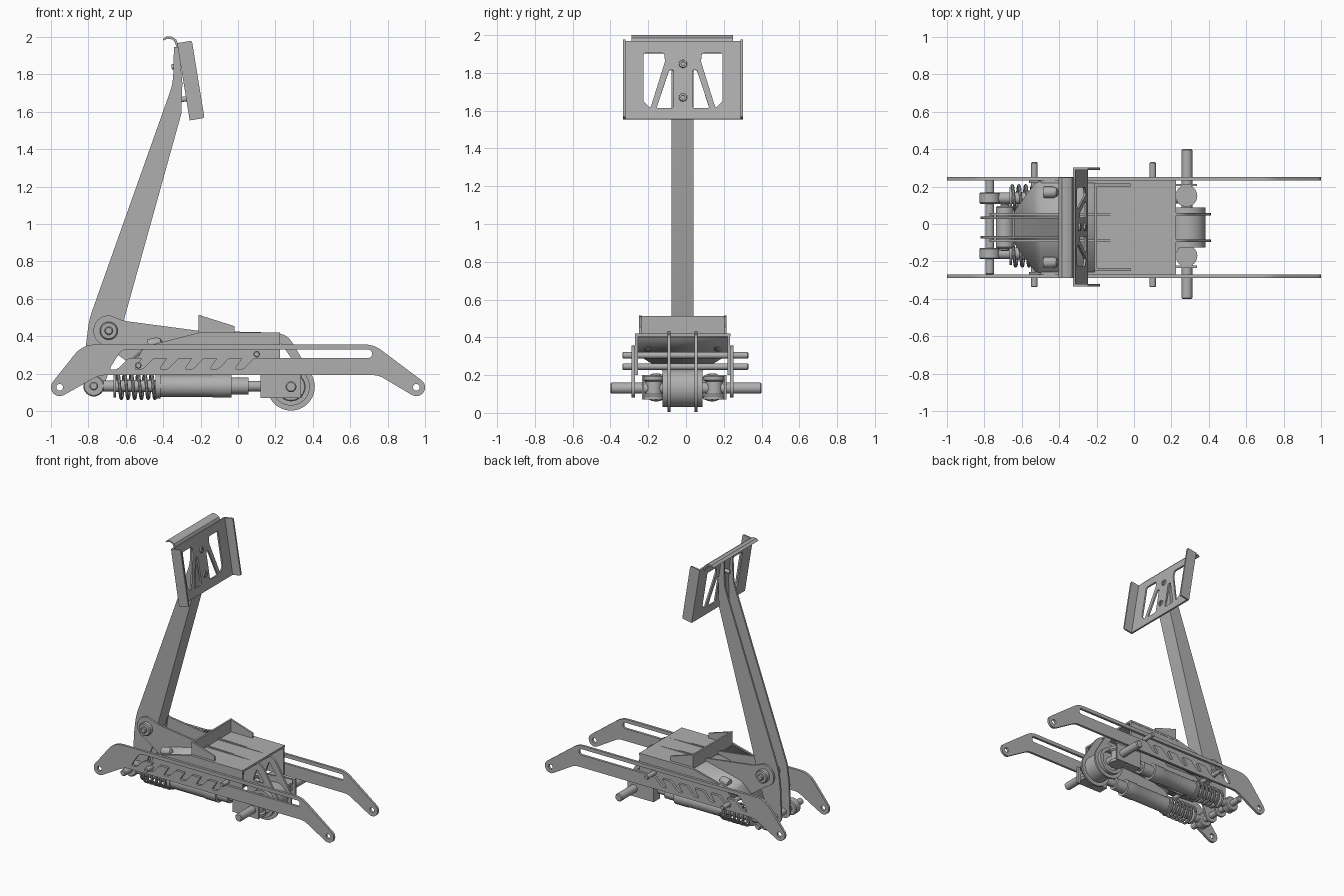
import bpy, bmesh, math
from mathutils import Vector, Matrix

if "Cube" in bpy.data.objects:
    bpy.data.objects.remove(bpy.data.objects["Cube"])

MAT = bpy.data.materials.new("steel_grey")
MAT.diffuse_color = (0.43, 0.43, 0.43, 1)
MAT.use_nodes = True
MAT.node_tree.nodes["Principled BSDF"].inputs["Base Color"].default_value = MAT.diffuse_color
CY = -0.018                      # the mechanism is centred slightly off y = 0


def finish(name, bm):
    bmesh.ops.remove_doubles(bm, verts=bm.verts, dist=1e-5)
    bmesh.ops.recalc_face_normals(bm, faces=bm.faces)
    me = bpy.data.meshes.new(name)
    bm.to_mesh(me)
    bm.free()
    me.materials.append(MAT)
    ob = bpy.data.objects.new(name, me)
    bpy.context.collection.objects.link(ob)
    return ob


def soften(pts, n=5):
    """Points are (x, z) or (x, z, setback); a setback rounds the corner."""
    out = []
    for i, p in enumerate(pts):
        c = Vector(p[:2])
        if len(p) < 3:
            out.append(c)
            continue
        a = Vector(pts[i - 1][:2]) - c
        b = Vector(pts[(i + 1) % len(pts)][:2]) - c
        a = c + a.normalized() * min(p[2], a.length / 2)
        b = c + b.normalized() * min(p[2], b.length / 2)
        for k in range(n + 1):
            t = k / n
            out.append(a * (1 - t) ** 2 + c * 2 * t * (1 - t) + b * t * t)
    return out


def arc(cx, cz, r, a0=0, a1=345, n=24):
    return [(cx + r * math.cos(math.radians(a0 + (a1 - a0) * k / (n - 1))),
             cz + r * math.sin(math.radians(a0 + (a1 - a0) * k / (n - 1)))) for k in range(n)]


def curve_mesh(name, cu, M=Matrix()):
    tmp = bpy.data.objects.new("tmp", cu)
    bpy.context.collection.objects.link(tmp)
    bpy.context.view_layer.update()
    me = bpy.data.meshes.new_from_object(tmp.evaluated_get(bpy.context.evaluated_depsgraph_get()))
    me.transform(M)
    bm = bmesh.new()
    bm.from_mesh(me)
    bpy.data.objects.remove(tmp)
    bpy.data.curves.remove(cu)
    bpy.data.meshes.remove(me)
    return finish(name, bm)


def plate(name, loops, M, thick):
    """Flat plate; the first loop is the outline and the others are holes."""
    cu = bpy.data.curves.new(name, 'CURVE')
    cu.dimensions, cu.fill_mode, cu.extrude = '2D', 'BOTH', thick / 2
    for loop in loops:
        pts = soften(loop)
        sp = cu.splines.new('POLY')
        sp.points.add(len(pts) - 1)
        for q, p in zip(sp.points, pts):
            q.co = (p[0], p[1], 0, 1)
        sp.use_cyclic_u = True
    return curve_mesh(name, cu, M)


def side(y):
    """Plate drawn in x and z, standing at y."""
    return Matrix.Translation((0, y, 0)) @ Matrix.Rotation(math.pi / 2, 4, 'X')


def lathe(name, prof, origin, d, seg=32):
    """Revolve (distance, radius) pairs about direction d."""
    bm = bmesh.new()
    M = Matrix.Translation(origin) @ Vector(d).to_track_quat('Z', 'Y').to_matrix().to_4x4()
    rings = [[bm.verts.new(M @ Vector((r * math.cos(2 * math.pi * k / seg),
                                       r * math.sin(2 * math.pi * k / seg), t)))
              for k in range(seg)] for t, r in prof]
    for a, b in zip(rings, rings[1:]):
        for k in range(seg):
            j = (k + 1) % seg
            bm.faces.new((a[k], a[j], b[j], b[k]))
    return finish(name, bm)


def rod(name, x, z, y0, y1, r):
    c = min(0.006, r / 4)
    n = y1 - y0
    return lathe(name, [(0, 0), (0, r - c), (c, r), (n - c, r), (n, r - c), (n, 0)], (x, y0, z), (0, 1, 0))


def box(name, lo, hi):
    bm = bmesh.new()
    bmesh.ops.create_cube(bm, size=1)
    for v in bm.verts:
        v.co = [(a + b) / 2 + c * (b - a) for a, b, c in zip(lo, hi, v.co)]
    return finish(name, bm)


# side rails: cranked ends, long slot and hooked notches
rail = ([(-0.83, 0.357, 0.07)] + arc(-0.952, 0.128, 0.047, 140, 298, 12) + [(-0.74, 0.193, 0.03), (0.75, 0.193, 0.03)]
        + arc(0.952, 0.128, 0.047, -120, 53, 12) + [(0.725, 0.357, 0.05)])
slot = [(-0.62, 0.33, 0.03), (0.715, 0.33, 0.022), (0.715, 0.285, 0.022)]
for i in range(6):
    b = -0.134 * i
    slot += [(b + 0.085, 0.285, 0.012), (b + 0.025, 0.222, 0.025), (b - 0.02, 0.222, 0.025)]
    if i < 5:
        slot.append((b + 0.025, 0.285, 0.012))
for tag, y in (("front", -0.279), ("back", 0.242)):
    plate("side_rail_" + tag, [rail, slot, arc(-0.952, 0.128, 0.018), arc(0.952, 0.128, 0.018)], side(y), 0.018)

# cross pins, wheel axle, shock pin and arm pivot
rod("notch_pin", -0.532, 0.245, -0.337, 0.33, 0.017)
rod("slot_pin", 0.10, 0.305, -0.337, 0.33, 0.017)
rod("wheel_axle", 0.283, 0.131, -0.40, 0.40, 0.029)
rod("shock_pin", -0.77, 0.135, -0.27, 0.25, 0.023)
rod("pivot_bushing", -0.69, 0.43, -0.13, 0.095, 0.048)
rod("pivot_pin", -0.69, 0.43, -0.145, 0.11, 0.022)

# platform: top sheet, side skirts and raised rim
box("platform_top", (-0.21, -0.268, 0.405), (0.225, 0.235, 0.42))
skirt = [(-0.21, 0.42), (0.225, 0.42), (0.225, 0.2), (-0.45, 0.2, 0.03), (-0.57, 0.23, 0.03), (-0.5, 0.345, 0.03)]
for tag, y in (("front", -0.262), ("back", 0.226)):
    plate("platform_skirt_" + tag, [skirt], side(y), 0.014)
rim = [(-0.21, 0.42), (-0.02, 0.42), (-0.02, 0.455), (-0.21, 0.515)]
for tag, y in (("front", -0.243), ("back", 0.208)):
    plate("platform_rim_" + tag, [rim], side(y), 0.014)
box("platform_rim_rear", (-0.21, -0.25, 0.42), (-0.197, 0.215, 0.513))

# bent rear sheet tapering towards the arm
bm = bmesh.new()
rows = [[bm.verts.new((x, CY + s * w, z)) for s in (1, -1)]
        for x, w, z in ((-0.2, 0.245, 0.412), (-0.5, 0.245, 0.34), (-0.53, 0.235, 0.315), (-0.64, 0.085, 0.22))]
for a, b in zip(rows, rows[1:]):
    bm.faces.new((a[0], a[1], b[1], b[0]))
sheet = finish("rear_sheet", bm)
sheet.modifiers.new("thickness", 'SOLIDIFY').thickness = 0.012

# two inner plates running from the pivot to the wheel
inner = (arc(-0.69, 0.43, 0.082, 255, 85, 14) + [(-0.61, 0.483, 0.03), (-0.21, 0.43), (0.21, 0.42, 0.03), (0.27, 0.40, 0.04)]
         + arc(0.283, 0.131, 0.127, 30, -180, 24) + [(0.14, 0.26, 0.06), (-0.52, 0.215, 0.04)])
hole_a = [(-0.52, 0.31, 0.02), (-0.24, 0.30, 0.03), (-0.24, 0.37, 0.03)]
hole_b = [(0.19, 0.27, 0.02), (0.29, 0.275, 0.02), (0.225, 0.37, 0.02)]
for tag, y in (("front", -0.09), ("back", 0.053)):
    plate("inner_plate_" + tag, [inner, hole_a, hole_b], side(y), 0.014)

# wheel drum with hub
lathe("wheel_drum", [(0, 0.075), (0, 0.1), (0.212, 0.1), (0.212, 0.075), (0, 0.075)], (0.283, -0.125, 0.131), (0, 1, 0), 48)
rod("wheel_hub", 0.283, 0.131, -0.10, 0.063, 0.078)

# arm: two cheeks and a web on the platform side
cheek = ([(-0.342, 1.945), (-0.315, 1.945), (-0.297, 1.75), (-0.302, 1.59), (-0.61, 0.485, 0.05), (-0.625, 0.38, 0.06)]
         + arc(-0.77, 0.135, 0.05, -30, -180, 12) + [(-0.812, 0.35), (-0.795, 0.49, 0.05), (-0.347, 1.75, 0.05)])
for tag, y in (("front", -0.07), ("back", 0.033)):
    plate("arm_cheek_" + tag, [cheek], side(y), 0.014)
web = [(-0.328, 1.945), (-0.315, 1.945), (-0.297, 1.75), (-0.302, 1.59), (-0.625, 0.43), (-0.64, 0.43), (-0.317, 1.59), (-0.311, 1.75)]
plate("arm_web", [web], side(CY), 0.11)

# headrest plate, tilted back
th = 0.161
U, V, W = Vector((0, 1, 0)), Vector((-math.sin(th), 0, math.cos(th))), Vector((math.cos(th), 0, math.sin(th)))
O = Vector((-0.258, -0.016, 1.553))


def frame(o, u, v):
    M = Matrix((u, v, u.cross(v))).transposed().to_4x4()
    M.translation = o
    return M


loops = [[(-0.31, 0), (0.31, 0), (0.31, 0.418), (-0.31, 0.418)]]
for s in (-1, 1):
    loops.append([(s * u, v, 0.012) for u, v in ((0.21, 0.355), (0.10, 0.355), (0.095, 0.31), (0.172, 0.06), (0.21, 0.095))])
    loops.append([(s * u, v, 0.012) for u, v in ((0.05, 0.265), (0.073, 0.265), (0.14, 0.06), (0.05, 0.06))])
plate("headrest_plate", loops, frame(O + W * 0.006, U, V), 0.012)
for tag, s in (("front", -1), ("back", 1)):
    flange = [(0, 0), (0.08, 0, 0.012), (0.08, 0.418, 0.012), (0, 0.418)]
    plate("headrest_flange_" + tag, [flange], frame(O + U * s * 0.311, W, V), 0.012)
lip = [(-0.31, 1.94), (-0.33, 1.985), (-0.355, 2.0), (-0.385, 2.0), (-0.402, 1.985),
       (-0.393, 1.98), (-0.382, 1.988), (-0.357, 1.988), (-0.342, 1.978), (-0.325, 1.94)]
plate("headrest_lip", [lip], side(-0.02), 0.535)
for tag, v in (("lower", 0.117), ("upper", 0.297)):
    lathe("headrest_screw_" + tag, [(-0.05, 0), (-0.05, 0.014), (0.012, 0.014), (0.012, 0.022), (0.022, 0.02),
          (0.022, 0.01), (0.014, 0.01), (0.014, 0)], O + V * v, W, 24)

# pair of shock absorbers with coil springs and end bearings
for tag, s in (("front", -1), ("back", 1)):
    y = -0.01 + s * 0.148
    rod("shock_eye_" + tag, -0.77, 0.135, y - 0.03, y + 0.03, 0.056)
    prof = [(-0.73, 0), (-0.73, 0.03), (-0.665, 0.03), (-0.665, 0.06), (-0.65, 0.06), (-0.65, 0.032), (-0.44, 0.032),
            (-0.44, 0.066), (-0.415, 0.066), (-0.415, 0.058), (-0.14, 0.058), (-0.13, 0.062), (-0.035, 0.062), (-0.035, 0.045),
            (0.055, 0.045), (0.055, 0.028), (0.25, 0.028), (0.25, 0)]
    lathe("shock_body_" + tag, prof, (0, y, 0.135), (1, 0, 0))
    cu = bpy.data.curves.new("coil", 'CURVE')
    cu.dimensions, cu.bevel_depth, cu.bevel_resolution, cu.use_fill_caps = '3D', 0.009, 2, True
    sp = cu.splines.new('POLY')
    n = 6 * 24
    sp.points.add(n)
    for k, p in enumerate(sp.points):
        a = 2 * math.pi * k / 24
        p.co = (-0.65 + 0.215 * k / n, y + 0.066 * math.cos(a), 0.135 + 0.066 * math.sin(a), 1)
    curve_mesh("shock_spring_" + tag, cu)
    # end bearing: spool around the axle with an outer cheek block
    lathe("bearing_spool_" + tag, [(0.07, 0), (0.07, 0.058), (0.09, 0.058), (0.10, 0.045), (0.165, 0.045),
          (0.175, 0.058), (0.195, 0.058), (0.195, 0)], (0.28, y + s * 0.012, 0), (0, 0, 1))
    yo = y + s * 0.07
    box("bearing_block_" + tag, (0.12, min(yo, y), 0.07), (0.225, max(yo, y), 0.2))
    box("bearing_cheek_" + tag, (0.12, yo - 0.006, 0.07), (0.335, yo + 0.006, 0.2))
    # domed adjuster knob on the rear sheet
    lathe("adjuster_knob_" + tag, [(0, 0), (0, 0.03), (0.05, 0.03), (0.07, 0.022), (0.08, 0)],
          (-0.48, CY + s * 0.187, 0.355), (1, 0, 0.2), 20)

# smooth round parts, keep the edges crisp
for ob in bpy.context.collection.objects:
    ob.select_set(True)
    bpy.context.view_layer.objects.active = ob
bpy.ops.object.shade_smooth_by_angle(angle=math.radians(35))
